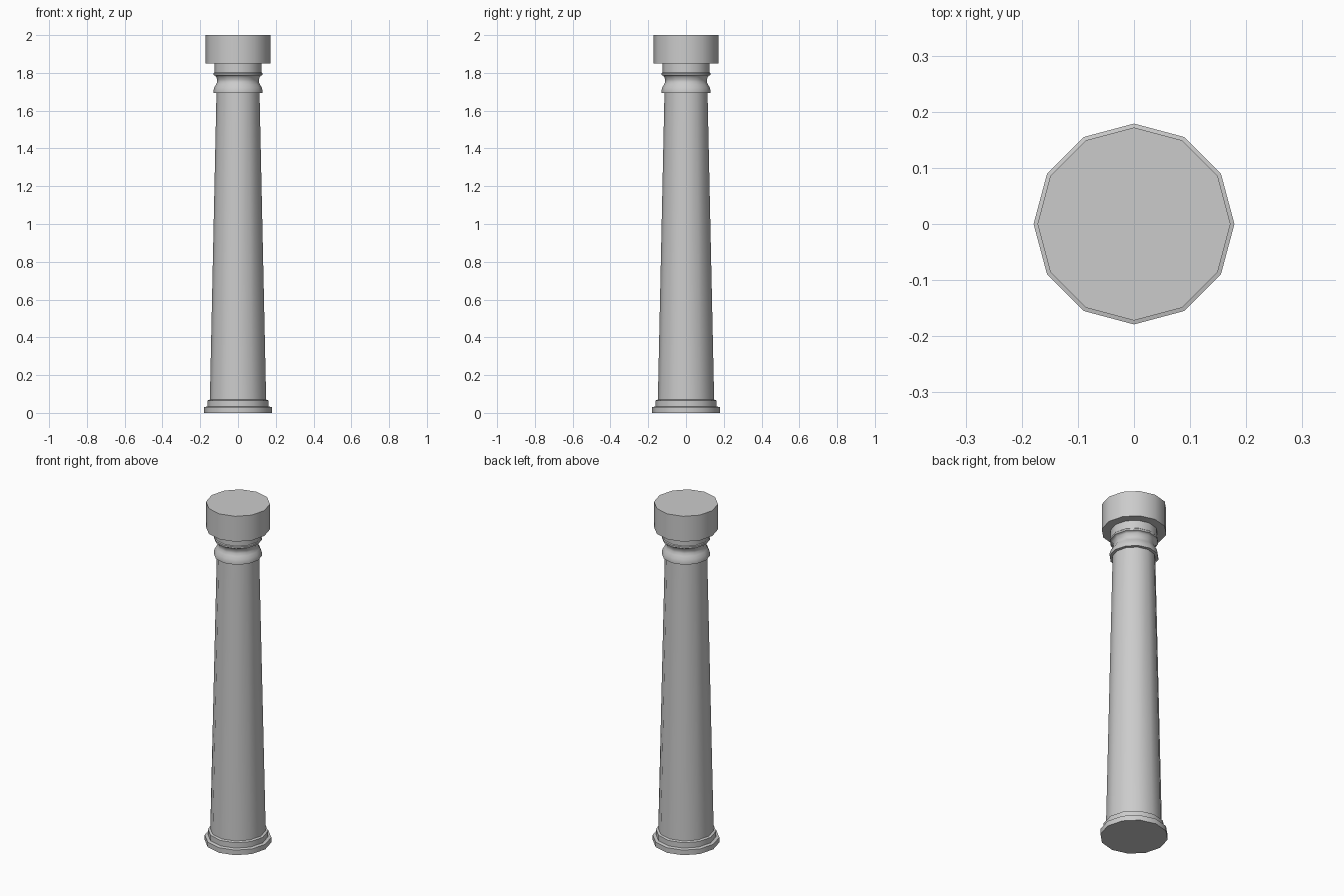
import bpy, bmesh
from math import cos, sin, radians, tau

if "Cube" in bpy.data.objects:
    bpy.data.objects.remove(bpy.data.objects["Cube"])

SIDES = 12


def turned(name, profile):
    """Revolve a (radius, height) profile into a closed 12-sided solid."""
    bm = bmesh.new()
    rings = [[bm.verts.new((r * cos(tau * i / SIDES), r * sin(tau * i / SIDES), z))
              for i in range(SIDES)] for r, z in profile]
    for low, high in zip(rings, rings[1:]):
        for i in range(SIDES):
            j = (i + 1) % SIDES
            bm.faces.new((low[i], low[j], high[j], high[i]))
    bm.faces.new(rings[0][::-1])
    bm.faces.new(rings[-1])
    mesh = bpy.data.meshes.new(name)
    bm.to_mesh(mesh)
    bm.free()
    obj = bpy.data.objects.new(name, mesh)
    bpy.context.collection.objects.link(obj)
    bpy.ops.object.select_all(action='DESELECT')
    obj.select_set(True)
    bpy.context.view_layer.objects.active = obj
    bpy.ops.object.shade_smooth_by_angle(angle=radians(40))
    return obj


# One continuous column skin, from base steps to the capital block
turned("column", [
    # stepped base
    (0.179, 0.0), (0.179, 0.03), (0.162, 0.034), (0.162, 0.066),
    # tapered shaft
    (0.149, 0.07), (0.114, 1.693),
    # rounded collar and hollow neck
    (0.130, 1.694), (0.130, 1.705), (0.126, 1.722), (0.117, 1.738),
    (0.110, 1.752), (0.110, 1.764), (0.116, 1.780),
    # thin ring and upper neck
    (0.121, 1.786), (0.129, 1.788), (0.129, 1.798), (0.125, 1.802), (0.125, 1.849),
    # capital block
    (0.172, 1.85), (0.172, 2.0),
])
